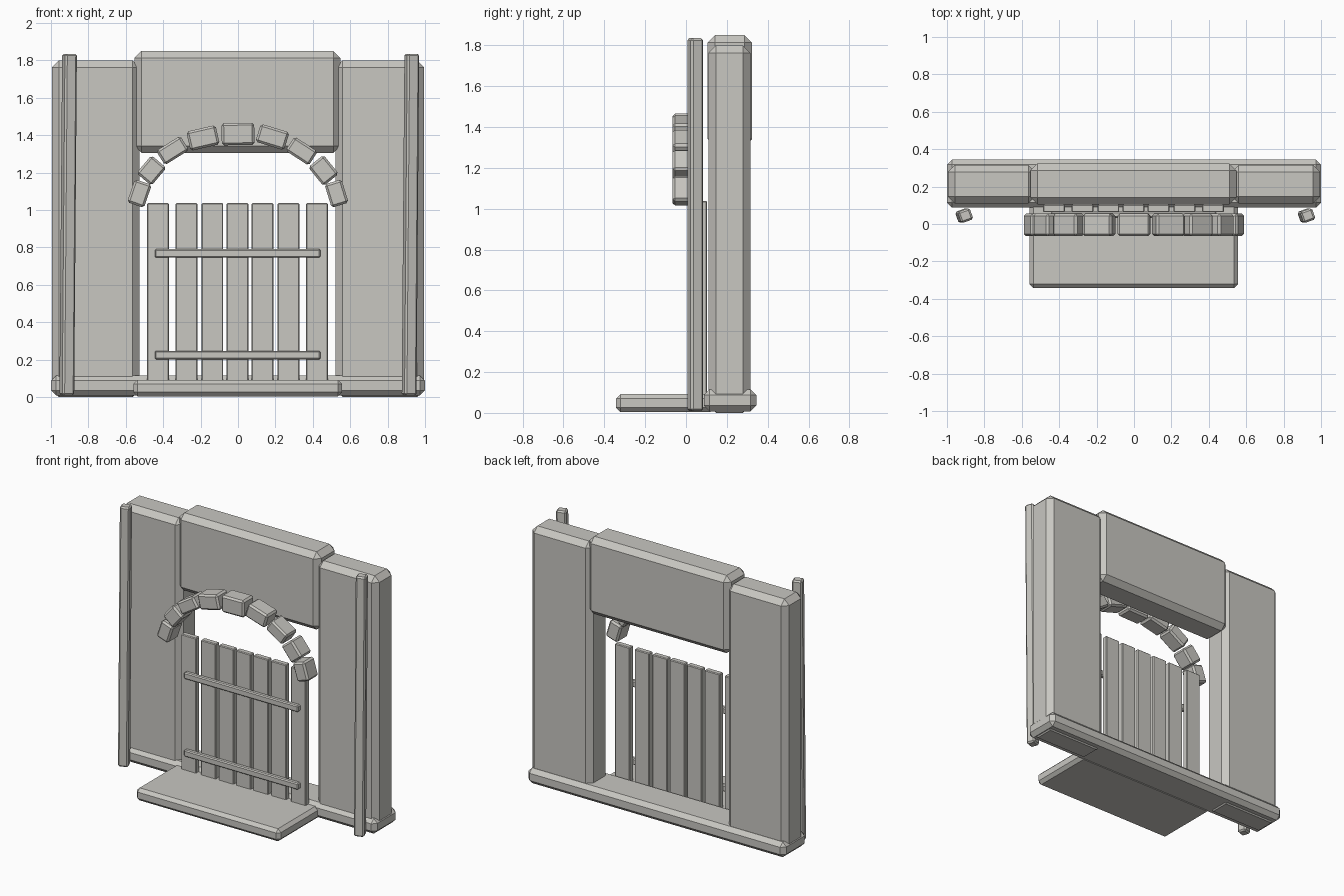
import bpy, bmesh, math
from mathutils import Matrix, Vector

cube = bpy.data.objects.get("Cube")
if cube:
    bpy.data.objects.remove(cube, do_unlink=True)

stone = bpy.data.materials.new("warm_grey")
stone.use_nodes = True
colour = (0.58, 0.57, 0.535, 1)
stone.diffuse_color = colour
stone.node_tree.nodes["Principled BSDF"].inputs["Base Color"].default_value = colour


def block(name, centre, size, chamfer, rot=None):
    """Flat-shaded box with a single-segment chamfer on every edge."""
    bm = bmesh.new()
    bmesh.ops.create_cube(bm, size=1)
    bmesh.ops.scale(bm, vec=size, verts=bm.verts)
    bmesh.ops.bevel(bm, geom=bm.edges[:], offset=chamfer, segments=1,
                    profile=0.5, affect='EDGES')
    mesh = bpy.data.meshes.new(name)
    bm.to_mesh(mesh)
    bm.free()
    mesh.materials.append(stone)
    obj = bpy.data.objects.new(name, mesh)
    obj.matrix_world = Matrix.Translation(centre) @ (rot or Matrix()).to_4x4()
    bpy.context.collection.objects.link(obj)
    return obj


def span(name, low, high, chamfer):
    """Block given by its two opposite corners."""
    low, high = Vector(low), Vector(high)
    return block(name, (low + high) / 2, high - low, chamfer)


# Ground slab, doorstep and wall
span("base_slab", (-1, 0.087, 0.008), (1, 0.345, 0.115), 0.028)
span("doorstep", (-0.56, -0.343, 0.004), (0.557, 0.14, 0.092), 0.022)
span("right_pillar", (-0.995, 0.11, 0), (-0.527, 0.315, 1.8), 0.037)
span("left_pillar", (0.522, 0.11, 0), (0.995, 0.315, 1.8), 0.037)
span("lintel", (-0.553, 0.105, 1.305), (0.547, 0.324, 1.85), 0.037)

# Slightly leaning corner posts, turned about their length
for name, x in (("right_post", -0.908), ("left_post", 0.922)):
    turn = Matrix.Rotation(math.radians(0.45), 3, 'Y') @ Matrix.Rotation(math.radians(20), 3, 'Z')
    block(name, (x, 0.045, 0.922), (0.068, 0.064, 1.826), 0.01, turn)

# Door planks and cross bars
for i, x in enumerate((-0.428, -0.275, -0.137, -0.003, 0.131, 0.27, 0.422)):
    span(f"door_plank_{i + 1}", (x - 0.058, 0.063, 0.03), (x + 0.058, 0.104, 1.037), 0.005)
for name, z in (("lower_bar", 0.224), ("upper_bar", 0.768)):
    span(name, (-0.445, 0.033, z - 0.023), (0.441, 0.067, z + 0.023), 0.007)

# Arch stones: x, z, tilt in degrees, length, height
arch = [
    (-0.527, 1.088, 71, 0.13, 0.095), (-0.463, 1.211, 50, 0.125, 0.105),
    (-0.35, 1.318, 32, 0.152, 0.09), (-0.187, 1.385, 13, 0.16, 0.105),
    (0, 1.406, 1, 0.175, 0.118), (0.184, 1.39, -17, 0.16, 0.1),
    (0.34, 1.315, -33, 0.148, 0.09), (0.457, 1.211, -51, 0.13, 0.105),
    (0.527, 1.088, -73, 0.13, 0.095),
]
for i, (x, z, tilt, length, height) in enumerate(arch):
    block(f"arch_stone_{i + 1}", (x, -0.005, z), (length, 0.12, height), 0.012,
          Matrix.Rotation(math.radians(-tilt), 3, 'Y'))
